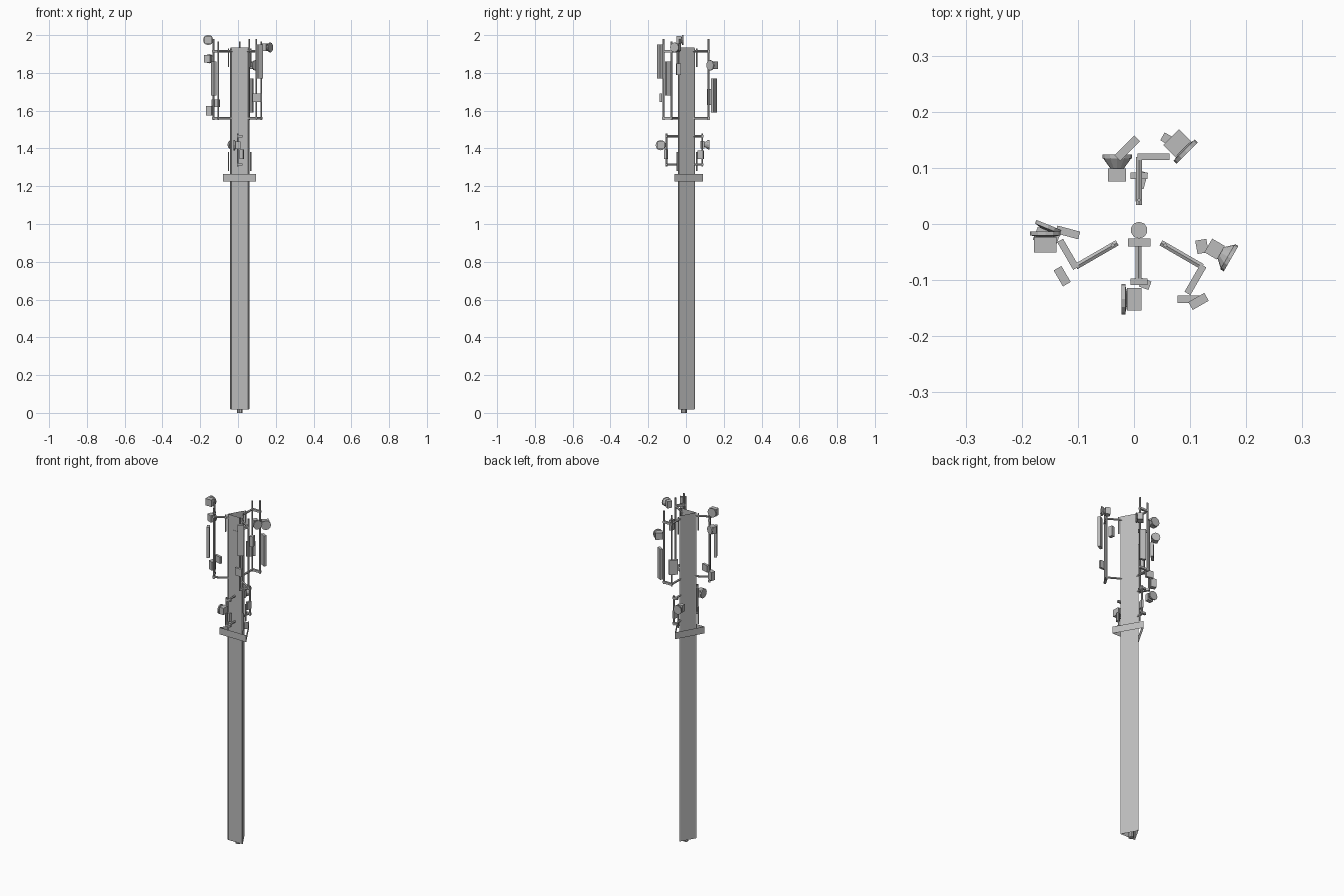
import bpy, math
from mathutils import Matrix, Vector

cube = bpy.data.objects.get("Cube")
if cube:
    bpy.data.objects.remove(cube)

grey = bpy.data.materials.new("galvanised grey")
grey.use_nodes = True
grey.diffuse_color = (0.5, 0.5, 0.5, 1)
grey.node_tree.nodes["Principled BSDF"].inputs["Base Color"].default_value = (0.5, 0.5, 0.5, 1)

CX, CY = 0.009, -0.011


def finish(name):
    ob = bpy.context.object
    ob.name = name
    ob.data.materials.append(grey)
    return ob


def tube(name, x, y, z0, z1, r, sides=6, cap='NOTHING', turn=0):
    bpy.ops.mesh.primitive_cylinder_add(vertices=sides, radius=r, depth=z1 - z0, end_fill_type=cap,
                                        location=(x, y, (z0 + z1) / 2), rotation=(0, 0, turn))
    return finish(name)


def box(name, x, y, z0, z1, w, d, deg=0):
    bpy.ops.mesh.primitive_cube_add(size=1, location=(x, y, (z0 + z1) / 2),
                                    rotation=(0, 0, math.radians(deg)))
    bpy.context.object.scale = (w, d, z1 - z0)
    return finish(name)


def bar(name, a, b, r=0.006):
    # open four-sided bar between two points
    a, b = Vector(a), Vector(b)
    bpy.ops.mesh.primitive_cylinder_add(vertices=6, radius=r, depth=(b - a).length,
                                        end_fill_type='NOTHING', location=(a + b) / 2)
    bpy.context.object.rotation_euler = (b - a).to_track_quat('Z', 'Y').to_euler()
    return finish(name)


def polar(deg, radius, side=0):
    # point at a radius from the mast axis, shifted clockwise by side
    a = math.radians(deg)
    return (CX + radius * math.cos(a) + side * math.sin(a),
            CY + radius * math.sin(a) - side * math.cos(a))


def dish(name, x, y, z, deg, r=0.026, body=0.036, depth=0.028, neck=0.014):
    # rim, flared neck and radio box; x, y is the rim and deg the facing direction
    a = math.radians(deg)
    out = Vector((math.cos(a), math.sin(a), 0))
    rot = out.to_track_quat('Z', 'Y').to_euler()
    rim = Vector((x, y, z))
    bpy.ops.mesh.primitive_cylinder_add(vertices=12, radius=r, depth=0.007, location=rim, rotation=rot)
    finish(name + "_rim")
    bpy.ops.mesh.primitive_cone_add(vertices=12, radius1=r * 0.45, radius2=r * 0.95, depth=neck,
                                    location=rim - out * (0.0035 + neck / 2), rotation=rot)
    finish(name + "_neck")
    c = rim - out * (0.0035 + neck + depth / 2)
    box(name + "_radio", c.x, c.y, z - 0.02, z + 0.02, depth, body, deg)


# Mast: open triangular shell, core pole, corner legs and collar
tube("mast_shell", CX, CY, 0.017, 1.935, 0.057, 3)
tube("core_pole", CX, CY, 0, 1.9, 0.015, 10, 'NGON')
tube("collar", CX, CY, 1.225, 1.265, 0.101, 3)
box("mast_cabinet", 0.009, -0.033, 1.78, 1.85, 0.04, 0.015)

# Upper sectors at the three corners
for i, deg in enumerate((90, 210, 330)):
    n = "sector_%d_" % (i + 1)
    x, y = polar(deg, 0.054)
    tube(n + "leg", x, y, 0.02, 1.93, 0.004, 4, 'NGON')
    x, y = polar(deg, 0.068)
    for z in (1.28, 1.83):
        tube(n + "clamp_rod", x, y, z, z + 0.1, 0.004)
    for z in (1.56, 1.915):
        bar(n + "arm", (*polar(deg, 0.045), z), (*polar(deg, 0.13), z))
        x, y = polar(deg, 0.131, 0.026)
        box(n + "crossbar", x, y, z - 0.006, z + 0.006, 0.057, 0.012, deg - 90)
    for side, top in ((0, 1.965), (0.05, 1.98)):
        x, y = polar(deg, 0.131, side)
        tube(n + "pole", x, y, 1.55, top, 0.005)

# Lower sectors at the front and back
for name, y0, y1, px in (("front", -0.04, -0.103, -0.002), ("back", 0.04, 0.086, 0.018)):
    for z in (1.315, 1.465):
        bar(name + "_lower_arm", (0.008, y0, z), (0.008, y1, z))
        box(name + "_lower_crossbar", 0.009, y1, z - 0.006, z + 0.006, 0.03, 0.012)
    tube(name + "_lower_pole", px, y1, 1.305, 1.478, 0.005)
box("front_lower_unit", 0.02, -0.107, 1.345, 1.395, 0.018, 0.016, -20)
box("back_lower_unit", 0.015, 0.078, 1.345, 1.39, 0.012, 0.03, -15)

# Panel antennas
box("left_panel", 0.115, -0.138, 1.77, 1.95, 0.033, 0.016, 30)
box("right_panel", -0.128, -0.093, 1.68, 1.86, 0.033, 0.016, -60)
box("back_panel", 0.065, 0.148, 1.59, 1.77, 0.033, 0.016, -30)

# Radio units
box("left_radio_low", 0.099, -0.134, 1.645, 1.69, 0.043, 0.013)
box("left_radio_high", 0.121, -0.04, 1.79, 1.85, 0.02, 0.024, 10)
box("right_radio_low", -0.15, -0.025, 1.575, 1.625, 0.03, 0.025, -20)
box("right_radio_high", -0.118, -0.015, 1.62, 1.66, 0.042, 0.014, -15)
box("back_radio", -0.012, 0.135, 1.63, 1.715, 0.05, 0.015, 45)

# Dishes
dish("right_top_dish", -0.158, -0.017, 1.974, 90, 0.027, 0.04, 0.027, 0.003)
dish("right_low_dish", -0.153, -0.005, 1.875, 68, 0.024, 0.034, 0.025, 0.003)
dish("left_dish", 0.17, -0.06, 1.935, -30, 0.026, 0.028, 0.026, 0.014)
dish("back_dish", 0.092, 0.129, 1.84, -45, 0.027, 0.04, 0.03, 0.003)
dish("front_lower_dish", -0.019, -0.134, 1.417, 180, 0.027, 0.04, 0.026, 0.003)
dish("back_lower_dish", -0.03, 0.12, 1.42, 90, 0.026, 0.032, 0.023, 0.018)
